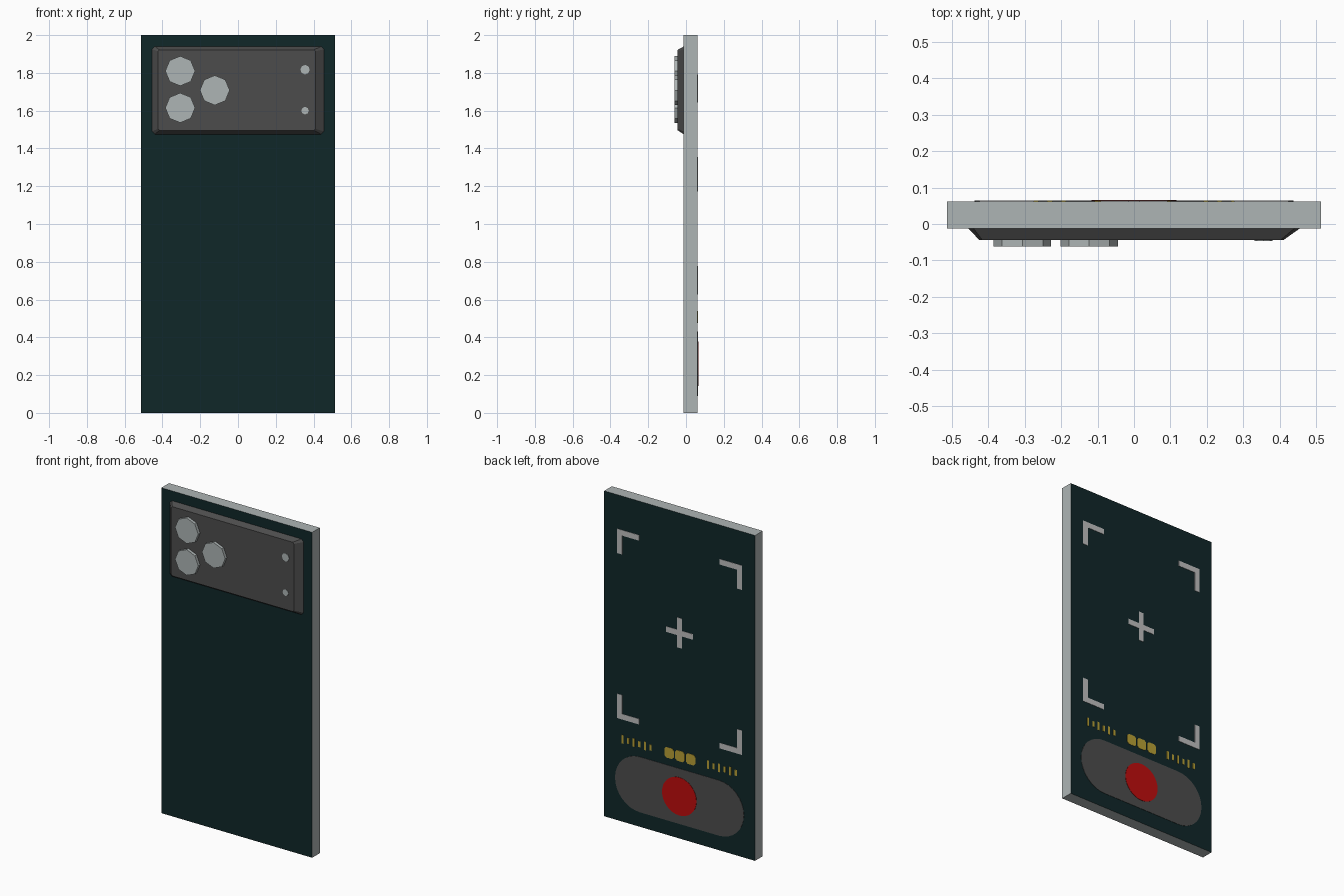
import bpy, bmesh, math

if "Cube" in bpy.data.objects:
    bpy.data.objects.remove(bpy.data.objects["Cube"])


def material(name, r, g, b):
    m = bpy.data.materials.new(name)
    m.diffuse_color = (r, g, b, 1)
    m.use_nodes = True
    m.node_tree.nodes["Principled BSDF"].inputs["Base Color"].default_value = m.diffuse_color
    return m


CASE = material("case grey", 0.42, 0.46, 0.46)
GLASS = material("dark teal glass", 0.005, 0.020, 0.022)
CHARCOAL = material("charcoal", 0.073, 0.073, 0.073)
LIGHT = material("light grey marks", 0.52, 0.52, 0.52)
RED = material("record red", 0.52, 0.004, 0.004)
YELLOW = material("label yellow", 0.48, 0.35, 0.035)

FRONT, BACK = -0.012, 0.062


def prism(name, outline, y0, y1, mat, outline_end=None):
    """Solid between an x-z outline at y0 and a matching outline at y1."""
    bm = bmesh.new()
    a = [bm.verts.new((x, y0, z)) for x, z in outline]
    b = [bm.verts.new((x, y1, z)) for x, z in (outline_end or outline)]
    bm.faces.new(a)
    bm.faces.new(b[::-1])
    n = len(a)
    for i in range(n):
        j = (i + 1) % n
        bm.faces.new((a[i], b[i], b[j], a[j]))
    bmesh.ops.recalc_face_normals(bm, faces=bm.faces)
    me = bpy.data.meshes.new(name)
    bm.to_mesh(me)
    bm.free()
    me.materials.append(mat)
    ob = bpy.data.objects.new(name, me)
    bpy.context.collection.objects.link(ob)
    return ob


def rect(x0, x1, z0, z1, c=0.0):
    """Rectangle outline with optional corner cuts of size c."""
    if c == 0:
        return [(x0, z0), (x1, z0), (x1, z1), (x0, z1)]
    return [(x0 + c, z0), (x1 - c, z0), (x1, z0 + c), (x1, z1 - c),
            (x1 - c, z1), (x0 + c, z1), (x0, z1 - c), (x0, z0 + c)]


def circle(x, z, r, n):
    return [(x + r * math.cos(math.tau * i / n), z + r * math.sin(math.tau * i / n))
            for i in range(n)]


def pill(hw, r, z, n=16):
    """Stadium outline centred on x = 0."""
    pts = []
    for cx, start in ((hw - r, -math.pi / 2), (r - hw, math.pi / 2)):
        for i in range(n + 1):
            t = start + math.pi * i / n
            pts.append((cx + r * math.cos(t), z + r * math.sin(t)))
    return pts


def screen_plate(name, outline, mat, thick=0.002):
    return prism(name, outline, BACK - 0.001, BACK + thick, mat)


# Body: grey rim, glass on the two large faces
body = prism("phone_body", rect(-0.513, 0.513, 0, 2), FRONT, BACK, CASE)
body.data.materials.append(GLASS)
for p in body.data.polygons:
    p.material_index = 1 if abs(p.normal.y) > 0.9 else 0

# Camera bump with sloping sides
prism("camera_bump", rect(-0.455, 0.455, 1.475, 1.94, 0.015), FRONT, -0.044, CHARCOAL,
      rect(-0.424, 0.410, 1.496, 1.922, 0.008))

# Three eight-sided lenses
for i, (x, z) in enumerate(((-0.306, 1.81), (-0.306, 1.615), (-0.123, 1.708))):
    prism(f"camera_lens_{i + 1}", circle(x, z, 0.079, 8), -0.040, -0.062, CASE)

# Flash and microphone
prism("flash", circle(0.355, 1.817, 0.025, 8), -0.043, -0.046, CASE)
prism("microphone", circle(0.355, 1.60, 0.020, 8), -0.043, -0.046, CASE)

# Viewfinder corner brackets on the screen
ARM, W = 0.15, 0.034
L_SHAPE = [(0, 0), (ARM, 0), (ARM, W), (W, W), (W, ARM), (0, ARM)]
for sx in (-1, 1):
    for sz in (-1, 1):
        pts = [(sx * (0.424 - u), 1.21 + sz * (0.582 - v)) for u, v in L_SHAPE]
        screen_plate("viewfinder_bracket", pts, LIGHT)

# Focus cross
H, T, CZ = 0.092, 0.017, 1.264
cross = [(T, T), (T, H), (-T, H), (-T, T), (-H, T), (-H, -T),
         (-T, -T), (-T, -H), (T, -H), (T, -T), (H, -T), (H, T)]
screen_plate("focus_cross", [(x, CZ + z) for x, z in cross], LIGHT)

# Control strip with record button
screen_plate("control_strip", pill(0.438, 0.17, 0.26), CHARCOAL)
screen_plate("record_button", circle(0, 0.26, 0.117, 32), RED, 0.004)

# Mode indicators: plain yellow ticks at the sides, bold blocks in the middle
for side, start in (("left", 0.19), ("right", -0.39)):
    for i in range(6):
        x = start + i * 0.038
        h = 0.026 if i % 2 else 0.018
        screen_plate(f"mode_ticks_{side}", rect(x, x + 0.014, 0.507 - h, 0.507 + h), YELLOW)
for i in range(3):
    x = -0.108 + i * 0.073
    screen_plate("mode_block", rect(x, x + 0.064, 0.475, 0.54, 0.012), YELLOW)
